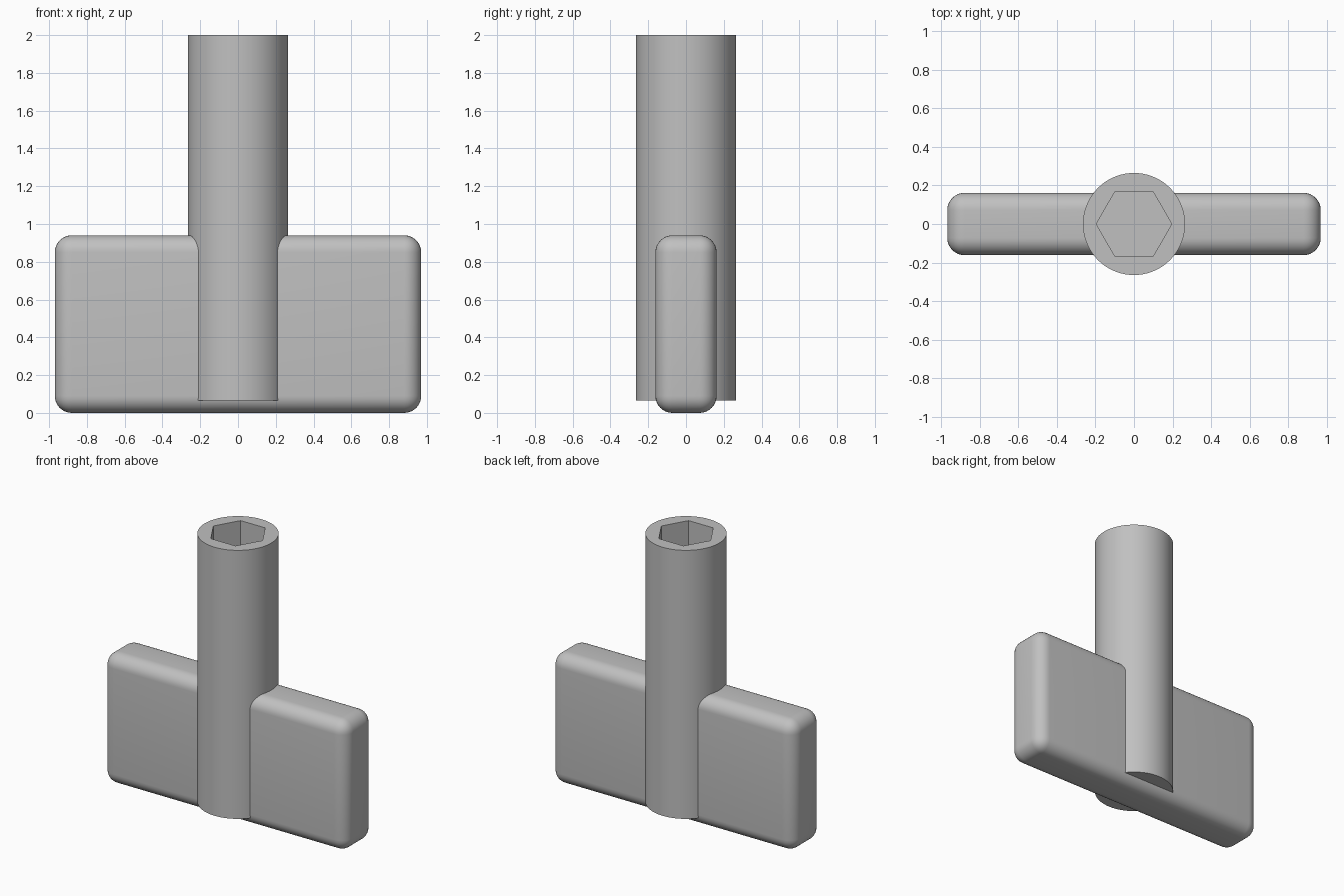
import bpy
import math

cube = bpy.data.objects.get("Cube")
if cube:
    bpy.data.objects.remove(cube, do_unlink=True)

# Single plain grey
grey = bpy.data.materials.new("plain_grey")
grey.use_nodes = True
colour = (0.53, 0.53, 0.53, 1)
grey.diffuse_color = colour
grey.node_tree.nodes["Principled BSDF"].inputs["Base Color"].default_value = colour


def prism(name, sides, radius, bottom, top):
    bpy.ops.mesh.primitive_cylinder_add(vertices=sides, radius=radius, depth=top - bottom,
                                        location=(0, 0, (bottom + top) / 2))
    ob = bpy.context.object
    ob.name = name
    ob.data.materials.append(grey)
    return ob


def finish(ob):
    """Apply the modifiers and smooth the rounded surfaces."""
    bpy.ops.object.select_all(action="DESELECT")
    ob.select_set(True)
    bpy.context.view_layer.objects.active = ob
    for mod in list(ob.modifiers):
        bpy.ops.object.modifier_apply(modifier=mod.name)
    bpy.ops.object.shade_smooth_by_angle(angle=math.radians(30))


# Round shaft with a blind hexagonal socket in its top
shaft = prism("shaft", 72, 0.265, 0.065, 2.0)
cutter = prism("socket_cutter", 6, 0.196, 1.0, 2.2)
cutter.rotation_euler.z = math.radians(30)
cutter.hide_render = True
cut = shaft.modifiers.new("socket", "BOOLEAN")
cut.operation = "DIFFERENCE"
cut.solver = "EXACT"
cut.object = cutter
finish(shaft)
bpy.data.objects.remove(cutter, do_unlink=True)

# Flat cross handle with rounded edges
bpy.ops.mesh.primitive_cube_add(size=1, location=(0, 0, 0.47))
handle = bpy.context.object
handle.name = "handle"
handle.scale = (1.94, 0.324, 0.94)
bpy.ops.object.transform_apply(location=False, rotation=False, scale=True)
handle.data.materials.append(grey)
bevel = handle.modifiers.new("rounded_edges", "BEVEL")
bevel.width = 0.09
bevel.segments = 8
finish(handle)
